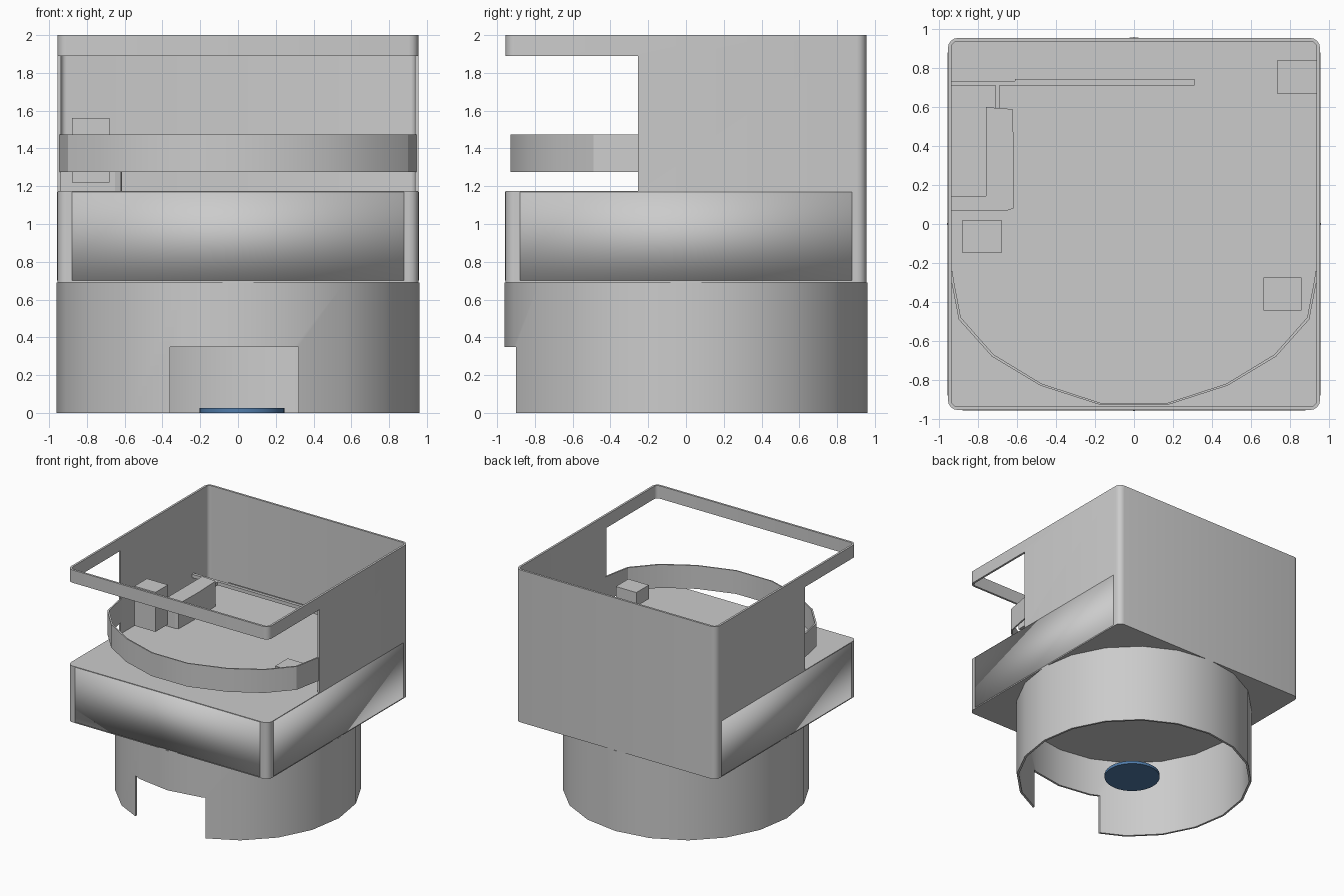
import bpy, bmesh
from math import cos, sin, pi, radians

if "Cube" in bpy.data.objects:
    bpy.data.objects.remove(bpy.data.objects["Cube"])


def prism(name, outline, z0, z1):
    """Extrude a counter-clockwise outline from z0 to z1."""
    bm = bmesh.new()
    face = bm.faces.new([bm.verts.new((x, y, z0)) for x, y in outline])
    ext = bmesh.ops.extrude_face_region(bm, geom=[face])["geom"]
    top = [v for v in ext if isinstance(v, bmesh.types.BMVert)]
    bmesh.ops.translate(bm, verts=top, vec=(0, 0, z1 - z0))
    bmesh.ops.recalc_face_normals(bm, faces=bm.faces)
    me = bpy.data.meshes.new(name)
    bm.to_mesh(me)
    bm.free()
    ob = bpy.data.objects.new(name, me)
    bpy.context.collection.objects.link(ob)
    return ob


def box(name, x0, x1, y0, y1, z0, z1):
    return prism(name, [(x0, y0), (x1, y0), (x1, y1), (x0, y1)], z0, z1)


def circle(r, n, cx=0.0):
    return [(cx + r * cos(2 * pi * i / n), r * sin(2 * pi * i / n)) for i in range(n)]


def rounded_square(h, r, steps=4):
    pts = []
    for k, (sx, sy) in enumerate([(1, 1), (-1, 1), (-1, -1), (1, -1)]):
        for i in range(steps + 1):
            a = radians(90 * k + 90 * i / steps)
            pts.append((sx * (h - r) + r * cos(a), sy * (h - r) + r * sin(a)))
    return pts


def activate(ob):
    bpy.ops.object.select_all(action='DESELECT')
    ob.select_set(True)
    bpy.context.view_layer.objects.active = ob


def cut(ob, cutter):
    mod = ob.modifiers.new("cut", 'BOOLEAN')
    mod.operation = 'DIFFERENCE'
    mod.solver = 'EXACT'
    mod.object = cutter
    activate(ob)
    bpy.ops.object.modifier_apply(modifier=mod.name)
    bpy.data.objects.remove(cutter)


def smooth(ob):
    activate(ob)
    bpy.ops.object.shade_smooth_by_angle(angle=radians(30))


# Square housing: hollow above the floor, front opened below the top frame
housing = prism("housing", rounded_square(0.955, 0.05), 0.69, 2.0)
cut(housing, prism("cavity", rounded_square(0.937, 0.03), 1.175, 2.2))
cut(housing, box("front_opening", -1.2, 1.2, -1.2, -0.255, 1.175, 1.89))
smooth(housing)

# Soft-shaded panels on the front and both sides
panels = [box("front_panel", -0.88, 0.88, -0.958, -0.94, 0.70, 1.17),
          box("left_panel", -0.958, -0.94, -0.88, 0.88, 0.70, 1.17),
          box("right_panel", 0.94, 0.958, -0.88, 0.88, 0.70, 1.17)]
for p in panels:
    activate(p)
    bpy.ops.object.shade_smooth()

# Round open base with a front notch
base = prism("base_tube", circle(0.96, 20), 0.0, 0.69)
cut(base, prism("base_hollow", circle(0.942, 20), -0.1, 0.685))
cut(base, box("base_notch", -0.36, 0.32, -1.2, -0.6, -0.1, 0.35))
smooth(base)

# Blue lens disc under the base
lens = prism("lens", circle(0.225, 32, 0.02), 0.0, 0.025)
smooth(lens)
blue = bpy.data.materials.new("lens_blue")
blue.diffuse_color = (0.08, 0.2, 0.4, 1)
blue.use_nodes = True
blue.node_tree.nodes["Principled BSDF"].inputs["Base Color"].default_value = blue.diffuse_color
lens.data.materials.append(blue)

# Curved band across the opening
half = [(0.17, -0.93), (0.48, -0.83), (0.73, -0.68), (0.90, -0.49), (0.935, -0.31), (0.945, -0.25)]
arc = [(-x, y) for x, y in reversed(half)] + half
inner = [(x * 0.988, y + 0.01) for x, y in reversed(arc)]
smooth(prism("front_band", arc + inner, 1.275, 1.475))

# Small blocks inside the housing
box("tall_block", -0.88, -0.68, -0.15, 0.02, 1.22, 1.56)
box("right_block", 0.665, 0.86, -0.445, -0.275, 1.28, 1.40)
box("rear_block", 0.735, 0.936, 0.67, 0.84, 1.28, 1.40)

# Side bracket with its stem and the rear rails
prism("bracket", [(-0.94, 0.07), (-0.65, 0.07), (-0.62, 0.08), (-0.615, 0.35), (-0.625, 0.59),
                  (-0.76, 0.60), (-0.76, 0.145), (-0.94, 0.145)], 1.17, 1.39)
box("bracket_stem", -0.71, -0.69, 0.59, 0.72, 1.29, 1.32)
box("rear_rail", -0.94, 0.31, 0.71, 0.735, 1.29, 1.32)
box("rear_rail_strip", -0.61, 0.31, 0.735, 0.745, 1.29, 1.325)
